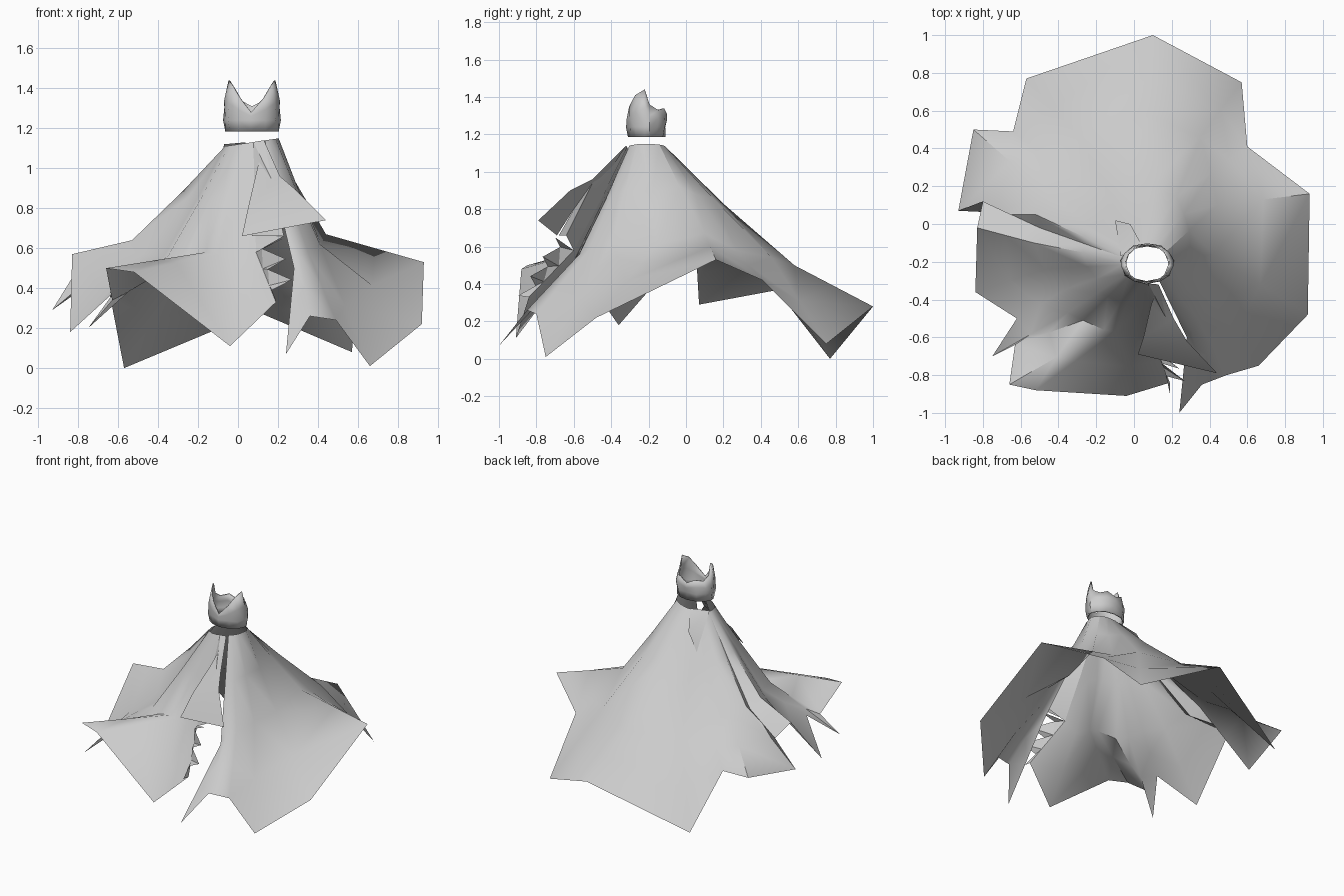
import bpy, bmesh, math
from mathutils import Vector

CENTRE = Vector((0.07, -0.21, 0))


def strip_mesh(name, rows, closed=False, angle=50):
    """Skin a grid of points: rows[i][j], optionally closed around i."""
    bm = bmesh.new()
    grid = [[bm.verts.new(p) for p in row] for row in rows]
    n = len(grid)
    for i in range(n if closed else n - 1):
        a, b = grid[i], grid[(i + 1) % n]
        for j in range(len(a) - 1):
            bm.faces.new((a[j], a[j + 1], b[j + 1], b[j]))
    bmesh.ops.remove_doubles(bm, verts=bm.verts, dist=0.0005)
    bmesh.ops.triangulate(bm, faces=bm.faces)
    bmesh.ops.recalc_face_normals(bm, faces=bm.faces)
    me = bpy.data.meshes.new(name)
    bm.to_mesh(me)
    bm.free()
    ob = bpy.data.objects.new(name, me)
    bpy.context.collection.objects.link(ob)
    bpy.ops.object.select_all(action='DESELECT')
    ob.select_set(True)
    bpy.context.view_layer.objects.active = ob
    bpy.ops.object.shade_smooth_by_angle(angle=math.radians(angle))
    return ob


# Cloak folds, counter-clockwise from the front slit: hem xyz, mid xyz
FOLDS = [
    (0.24, -1.00, 0.07, 0.28, -0.60, 0.50),
    (0.36, -0.85, 0.26, 0.31, -0.57, 0.56),
    (0.49, -0.80, 0.24, 0.35, -0.52, 0.58),
    (0.66, -0.75, 0.01, 0.41, -0.40, 0.62),
    (0.92, -0.48, 0.22, 0.42, -0.16, 0.61),
    (0.93, 0.16, 0.53, 0.44, 0.10, 0.67),
    (0.60, 0.41, 0.42, 0.41, 0.27, 0.58),
    (0.57, 0.75, 0.08, 0.35, 0.46, 0.54),
    (0.10, 1.00, 0.28, 0.08, 0.58, 0.50),
    (-0.57, 0.77, 0.00, -0.28, 0.45, 0.48),
    (-0.64, 0.49, 0.36, -0.37, 0.27, 0.55),
    (-0.85, 0.50, 0.37, -0.46, 0.16, 0.60),
    (-0.93, 0.07, 0.29, -0.52, 0.05, 0.63),
    (-0.80, 0.12, 0.50, -0.50, -0.02, 0.58),
    (-0.83, -0.02, 0.57, -0.53, -0.10, 0.64),
    (-0.84, -0.36, 0.18, -0.47, -0.24, 0.57),
    (-0.62, -0.50, 0.38, -0.37, -0.35, 0.56),
    (-0.75, -0.70, 0.20, -0.35, -0.47, 0.56),
    (-0.63, -0.64, 0.34, -0.27, -0.51, 0.54),
    (-0.66, -0.85, 0.50, -0.16, -0.56, 0.58),
    (-0.52, -0.88, 0.48, -0.10, -0.57, 0.57),
    (-0.04, -0.91, 0.11, 0.00, -0.60, 0.52),
    (0.19, -0.84, 0.33, 0.09, -0.60, 0.58),
]
SAG = {8: 0.02, 9: 0.07, 10: 0.07, 11: 0.04}   # hollow behind the neck
columns = []
for i, f in enumerate(FOLDS):
    hem, mid = Vector(f[:3]), Vector(f[3:])
    d = mid - CENTRE
    a = math.atan2(d.y, d.x)
    neck = CENTRE + Vector((0.135 * math.cos(a), 0.105 * math.sin(a),
                            1.13 + 0.02 * math.cos(a)))
    inner = neck.lerp(mid, 0.45) - Vector((0, 0, SAG.get(i, 0.01)))
    columns.append([neck, inner, mid, mid.lerp(hem, 0.5), hem])
strip_mesh("cloak", columns)
edge = columns[-1]

# Lapel folded over the top of the front slit
LAPEL = [
    [(0.13, -0.32, 1.14), (0.13, -0.32, 1.14)],
    [(0.09, -0.43, 0.97), (0.21, -0.50, 0.96)],
    [(0.05, -0.60, 0.80), (0.28, -0.62, 0.90)],
    [(0.02, -0.69, 0.66), (0.44, -0.79, 0.74)]]
strip_mesh("front_lapel", LAPEL, angle=30)

# Cloth under the lapel, running back to the left edge of the slit
strip_mesh("slit_lining", [
    [edge[0], (0.13, -0.32, 1.14)],
    [edge[1], (0.17, -0.50, 0.94)],
    [edge[2], (0.23, -0.64, 0.66)]], angle=30)

# Folded layer between the lapel and the slit edge
strip_mesh("lapel_fold", [
    [(0.13, -0.32, 1.14), (0.13, -0.32, 1.14)],
    [(0.17, -0.50, 0.94), LAPEL[1][0]],
    [(0.20, -0.57, 0.80), LAPEL[2][0]],
    [(0.23, -0.64, 0.66), (0.07, -0.68, 0.66)]], angle=30)

# Crumpled pleats down the left edge of the slit
PLEAT_X = (0.23, 0.12, 0.24, 0.15, 0.27, 0.17, 0.19)
rows = []
for i, x in enumerate(PLEAT_X):
    z = 0.66 - 0.052 * i
    y = -0.64 - 0.033 * i
    rows.append([edge[2].lerp(edge[4], i / 6),
                 (x, y - (0.06 if i % 2 == 0 else 0.0), z - 0.01)])
strip_mesh("slit_pleats", rows, angle=25)

# Small flap hanging behind the neck
strip_mesh("back_flap", [
    [(-0.07, -0.17, 1.12), (-0.10, 0.02, 0.90)],
    [(0.04, -0.11, 1.13), (-0.02, 0.00, 1.02)]], angle=30)

# Upright collar with two tall side points: angle, top height
COLLAR = [(8, 1.36), (35, 1.33), (60, 1.34), (90, 1.31), (120, 1.34),
          (150, 1.33), (172, 1.36), (186, 1.44), (215, 1.41), (240, 1.35),
          (268, 1.28), (300, 1.35), (325, 1.41), (354, 1.44)]
rows = []
for i, (deg, top) in enumerate(COLLAR):
    c, s = math.cos(math.radians(deg)), math.sin(math.radians(deg))
    wob = 0.006 * (-1) ** i

    def ring(rx, ry, z):
        return CENTRE + Vector((rx * c, ry * s, z))
    rows.append([ring(0.135, 0.10, 1.185), ring(0.14 + wob, 0.105 + wob, 1.24),
                 ring(0.14, 0.108, 0.5 * (1.24 + top)), ring(0.118, 0.108, top)])
collar = strip_mesh("collar", rows, closed=True)
thick = collar.modifiers.new("thickness", 'SOLIDIFY')
thick.thickness = 0.008
